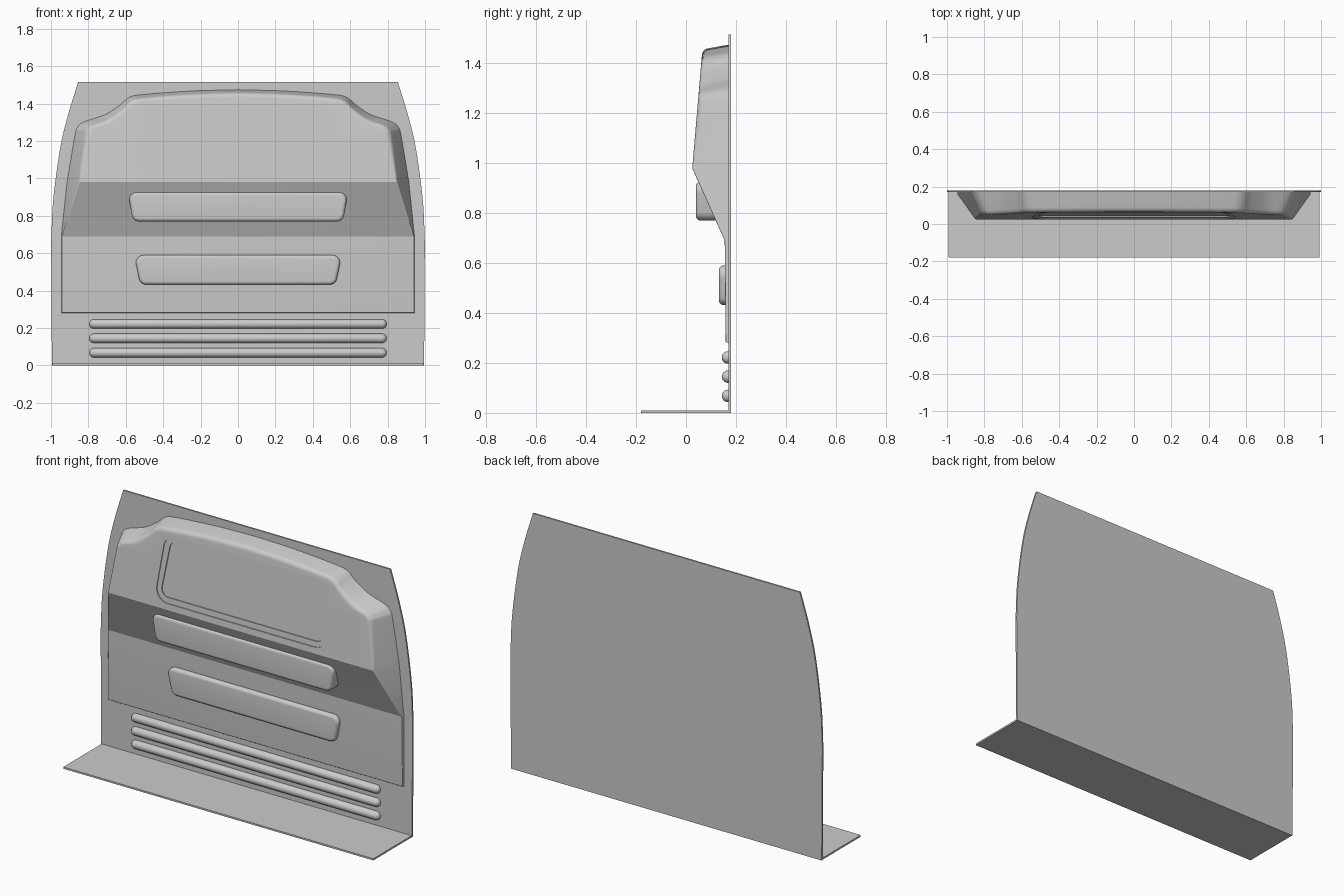
import bpy, bmesh, math
from mathutils import Vector

if "Cube" in bpy.data.objects:
    bpy.data.objects.remove(bpy.data.objects["Cube"])

SMOOTH = math.radians(19)


def finish(bm, name, smooth=True):
    bmesh.ops.remove_doubles(bm, verts=bm.verts, dist=1e-5)
    bmesh.ops.recalc_face_normals(bm, faces=bm.faces)
    me = bpy.data.meshes.new(name)
    bm.to_mesh(me)
    bm.free()
    ob = bpy.data.objects.new(name, me)
    bpy.context.collection.objects.link(ob)
    if smooth:
        shade(ob)
    return ob


def shade(ob):
    bpy.ops.object.select_all(action='DESELECT')
    ob.select_set(True)
    bpy.context.view_layer.objects.active = ob
    bpy.ops.object.shade_smooth_by_angle(angle=SMOOTH)


def skin(bm, rings):
    """Join closed rings of points with quads; return the vertex rings."""
    vr = [[bm.verts.new(p) for p in r] for r in rings]
    for a, b in zip(vr, vr[1:]):
        for i in range(len(a)):
            j = (i + 1) % len(a)
            bm.faces.new((a[i], a[j], b[j], b[i]))
    return vr


def loft(name, rings, smooth=True):
    bm = bmesh.new()
    vr = skin(bm, rings)
    bm.faces.new(vr[0])
    bm.faces.new(vr[-1])
    return finish(bm, name, smooth)


def catmull(pts, n=6):
    """Smooth curve through points of any dimension."""
    p = [Vector(q) for q in pts]
    p = [2 * p[0] - p[1]] + p + [2 * p[-1] - p[-2]]
    out = []
    for a, b, c, d in zip(p, p[1:], p[2:], p[3:]):
        for k in range(n):
            t = k / n
            out.append(0.5 * (2 * b + (c - a) * t + (2 * a - 5 * b + 4 * c - d) * t * t
                              + (3 * b - a - 3 * c + d) * t ** 3))
    return out + [p[-2]]


def front_y(z):
    """Depth of the pressed front surface at height z."""
    prof = [(0.28, 0.159), (0.69, 0.155), (0.98, 0.025), (1.46, 0.066)]
    for (z0, y0), (z1, y1) in zip(prof, prof[1:]):
        if z <= z1 + 1e-6 or z1 == 1.46:
            return y0 + (y1 - y0) * (z - z0) / (z1 - z0)


def trapezoid(bot, top, z0, z1, r, inset=0.0, n=8):
    """Rounded trapezoid outline as (x, z) points."""
    bot, top, z0, z1 = bot - inset, top - inset, z0 + inset, z1 - inset
    r = max(r - inset, 0.004)
    cor = [Vector(c) for c in ((-bot, z0), (bot, z0), (top, z1), (-top, z1))]
    out = []
    for i, c in enumerate(cor):
        u = (cor[i - 1] - c).normalized()
        v = (cor[(i + 1) % 4] - c).normalized()
        half = u.angle(v) / 2
        mid = c + (u + v).normalized() * r / math.sin(half)
        a, b = c + u * r / math.tan(half) - mid, c + v * r / math.tan(half) - mid
        sweep = a.angle(b)
        for k in range(n + 1):
            t = k / n
            out.append(mid + (a * math.sin((1 - t) * sweep) + b * math.sin(t * sweep)) / math.sin(sweep))
    return out


# Back panel with curved upper sides
side = [Vector((0.995, 0))] + catmull([(0.999, 0.66), (0.988, 0.885), (0.952, 1.155), (0.91, 1.335), (0.855, 1.515)])
outline = [(p.x, p.y) for p in side] + [(-p.x, p.y) for p in reversed(side)]
loft("back_panel", [[(x, y, z) for x, z in outline] for y in (0.17, 0.18)])

# Floor flange
loft("floor_flange", [[(x, y, z) for x, y in ((-0.993, -0.18), (0.993, -0.18), (0.993, 0.175), (-0.993, 0.175))]
                      for z in (0.0, 0.01)], False)

# Pressed bulge: base outline (x, z) and front edge (x, z) of one half, from bottom to top
low = [Vector((0.945, 0.28, 0.942, 0.283)), Vector((0.945, 0.69, 0.942, 0.69))]
up = catmull([(0.915, 0.98, 0.85, 0.98), (0.875, 1.22, 0.815, 1.22), (0.858, 1.275, 0.803, 1.26),
              (0.82, 1.305, 0.775, 1.283), (0.715, 1.34, 0.70, 1.31), (0.635, 1.39, 0.62, 1.365),
              (0.58, 1.435, 0.565, 1.415), (0.50, 1.45, 0.49, 1.43), (0.25, 1.468, 0.25, 1.448),
              (0, 1.475, 0, 1.456)])
columns = []
for q in low + up:
    B, C = Vector((q[0], q[1])), Vector((q[2], q[3]))
    r = 0.004 if q[1] < 0.9 else 0.008 + 0.016 * min(1, (q[1] - 0.98) / 0.25)
    F = C + (C - B).normalized() * r
    b3 = Vector((B.x, 0.173, B.y))
    c3 = Vector((C.x, front_y(C.y), C.y))
    f3 = Vector((F.x, front_y(F.y), F.y))
    if q[0] < 1e-6:
        for v in (b3, c3, f3):
            v.x = 0
    w3 = c3 + (b3 - c3).normalized() * r
    col = [b3]
    for k in range(7):
        t = k / 6
        col.append(w3 * (1 - t) ** 2 + c3 * 2 * t * (1 - t) + f3 * t * t)
    columns.append(col)
mirrored = [[Vector((-v.x, v.y, v.z)) for v in c] for c in reversed(columns)]
bm = bmesh.new()
vr = skin(bm, list(zip(*(columns + mirrored))))
bm.faces.new(vr[0])
rim, N = vr[-1], len(vr[-1])
for i in range(len(columns) - 1):
    bm.faces.new((rim[i], rim[i + 1], rim[N - 2 - i], rim[N - 1 - i]))
bulge = finish(bm, "pressed_bulge", False)

# Stepped window recess cut into the bulge
WIN = (0.556, 0.505, 1.015, 1.397, 0.075)
for name, inset, depth in (("window_frame_cutter", 0, 0.005), ("window_pane_cutter", 0.032, 0.011)):
    pts = trapezoid(*WIN, inset)
    slope = lambda z: 0.025 + (z - 0.98) * 0.041 / 0.48
    cut = loft(name, [[(x, slope(z) + d, z) for x, z in pts] for d in (-0.04, depth)], False)
    cut.hide_render = True
    cut.hide_viewport = False
    mod = bulge.modifiers.new(name, 'BOOLEAN')
    mod.operation, mod.solver, mod.object = 'DIFFERENCE', 'EXACT', cut
    bpy.context.view_layer.objects.active = bulge
    bpy.ops.object.modifier_apply(modifier=name)
    bpy.data.objects.remove(cut)
shade(bulge)

# Raised pads with rounded front edges
for name, bot, top, z0, z1, y in (("upper_pad", 0.562, 0.588, 0.77, 0.927, 0.04),
                                  ("lower_pad", 0.522, 0.555, 0.432, 0.59, 0.132)):
    e = 0.018
    steps = [(0, 0.168)] + [(e * (1 - math.cos(a)), y + e * (1 - math.sin(a)))
                            for a in (k * math.pi / 12 for k in range(7))]
    loft(name, [[(x, d, z) for x, z in trapezoid(bot, top, z0, z1, 0.04, i)] for i, d in steps])

# Horizontal stiffening ribs with round ends
for n, z in enumerate((0.068, 0.145, 0.222)):
    bm = bmesh.new()
    bmesh.ops.create_uvsphere(bm, u_segments=24, v_segments=15, radius=0.025)
    for v in bm.verts:
        a, b, c = v.co
        v.co = (c + math.copysign(0.77, c), min(0.168 + a, 0.175), z + b)
    finish(bm, f"rib_{n + 1}")
